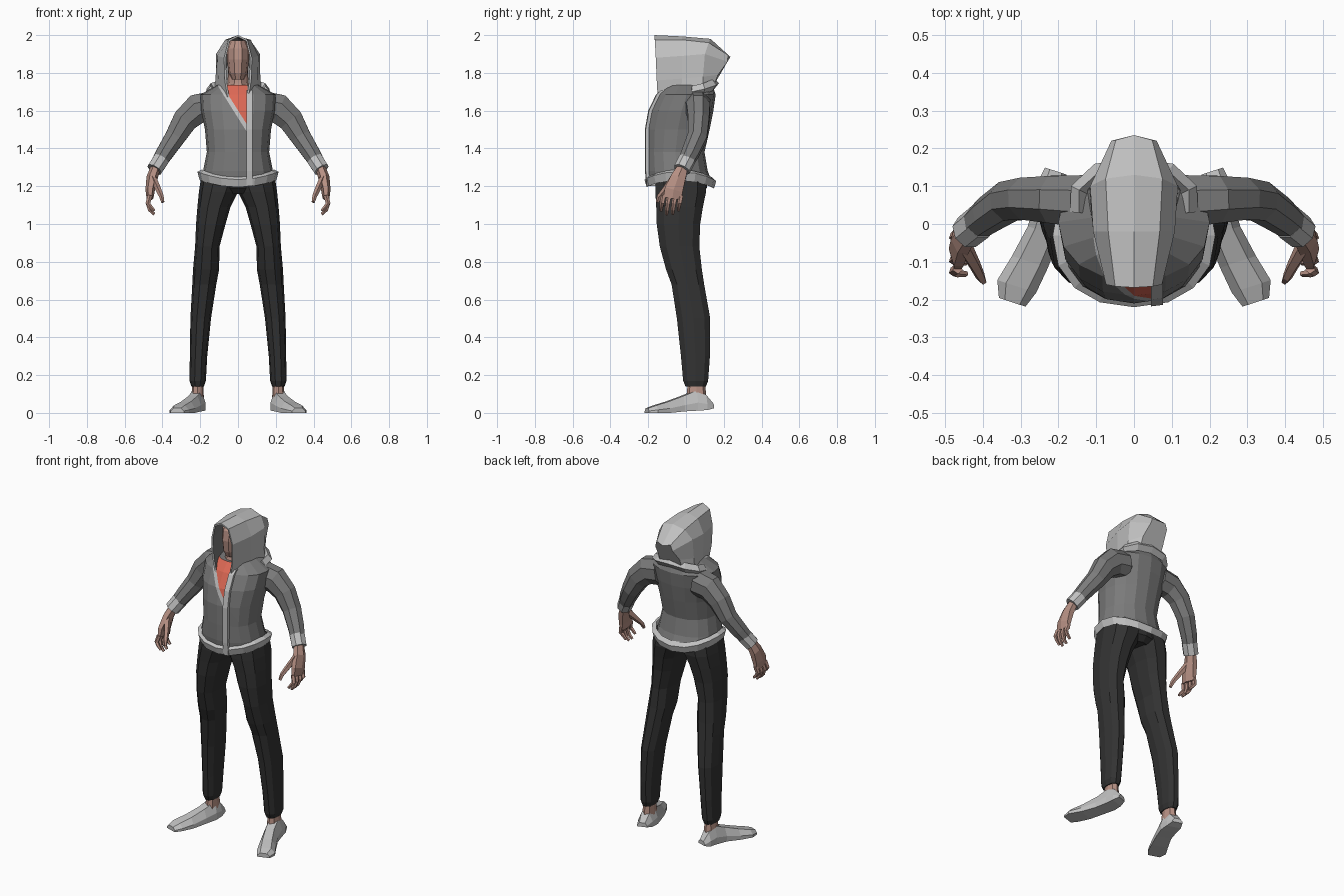
import bpy, bmesh, math
from mathutils import Vector

if "Cube" in bpy.data.objects:
    bpy.data.objects.remove(bpy.data.objects["Cube"])


def material(name, rgb):
    m = bpy.data.materials.new(name)
    m.diffuse_color = (*rgb, 1)
    m.use_nodes = True
    m.node_tree.nodes["Principled BSDF"].inputs["Base Color"].default_value = m.diffuse_color
    return m


JACKET = material("mid_grey_cloth", (0.20, 0.20, 0.20))
LIGHT = material("light_grey_cloth", (0.53, 0.53, 0.53))
BLACK = material("charcoal_cloth", (0.032, 0.032, 0.032))
SKIN = material("skin", (0.47, 0.28, 0.23))
RED = material("red_shirt", (0.72, 0.14, 0.09))


def finish(name, bm, *mats):
    bmesh.ops.recalc_face_normals(bm, faces=bm.faces)
    me = bpy.data.meshes.new(name)
    bm.to_mesh(me)
    bm.free()
    for m in mats:
        me.materials.append(m)
    ob = bpy.data.objects.new(name, me)
    bpy.context.collection.objects.link(ob)
    return ob


def loft(rings, closed=True, caps=(True, True)):
    """Skin a list of equal-length point rings."""
    bm = bmesh.new()
    rows = [[bm.verts.new(p) for p in r] for r in rings]
    n = len(rows[0])
    for a, b in zip(rows, rows[1:]):
        for i in range(n if closed else n - 1):
            j = (i + 1) % n
            bm.faces.new((a[i], a[j], b[j], b[i]))
    for row, cap in ((rows[0], caps[0]), (rows[-1], caps[1])):
        if cap:
            bm.faces.new(row)
    return bm


def oval(z, x0, x1, yf, yb, n=12, p=0.9):
    """Flat ring at height z filling the given x and y extents."""
    pw = lambda v: math.copysign(abs(v) ** p, v)
    pts = []
    for i in range(n):
        a = 2 * math.pi * i / n
        pts.append(((x0 + x1) / 2 + (x1 - x0) / 2 * pw(math.cos(a)), (yf + yb) / 2 + (yb - yf) / 2 * pw(math.sin(a)), z))
    return pts


def tube(path, n=8):
    """Rings across a path of (x, y, z, radius along y, other radius)."""
    pts = [Vector(p[:3]) for p in path]
    rings = []
    for i, p in enumerate(path):
        t = (pts[min(i + 1, len(pts) - 1)] - pts[max(i - 1, 0)]).normalized()
        b = t.cross(Vector((0, 1, 0))).normalized()
        a = b.cross(t)
        rings.append([pts[i] + a * p[3] * math.cos(2 * math.pi * (k + .5) / n)
                      + b * p[4] * math.sin(2 * math.pi * (k + .5) / n) for k in range(n)])
    return rings


def pair(name, rings, mat):
    """Build a left and a right copy."""
    for side, s in (("right", 1), ("left", -1)):
        finish(f"{side}_{name}", loft([[(p[0] * s, p[1], p[2]) for p in r] for r in rings]), mat)


# Jacket body: height, half width, front, back
TORSO = [(1.22, .195, -.20, .14), (1.28, .185, -.208, .115), (1.38, .165, -.21, .098),
         (1.50, .175, -.21, .125), (1.60, .195, -.19, .145), (1.685, .20, -.148, .157),
         (1.735, .11, -.105, .14)]
bm = loft([oval(z, -w, w, f, b, 16) for z, w, f, b in TORSO])


def neckline(z):
    return .045 - (z - 1.53) * .63


# Cut the open collar into the chest
tilt = Vector((1, 0, .63)).normalized()
for co, no in (((.045, 0, 1.53), tilt), ((.02, 0, 1.53), tilt), ((.05, 0, 0), Vector((1, 0, 0)))):
    faces = [f for f in bm.faces if f.calc_center_median().y < -.03 and 1.42 < f.calc_center_median().z < 1.73]
    geom = set(faces)
    for f in faces:
        geom.update(f.edges)
        geom.update(f.verts)
    bmesh.ops.bisect_plane(bm, geom=list(geom), plane_co=co, plane_no=no)
for f in bm.faces:
    c = f.calc_center_median()
    if c.y < -.03 and 1.49 < c.z < 1.732 and c.x < .05:
        d = c.x - neckline(c.z)
        f.material_index = 2 if d > 0 else 1 if d > -.025 else 0
finish("jacket_body", bm, JACKET, LIGHT, RED)


# Zip strip following the chest
def chest_y(x, z):
    for a, b in zip(TORSO, TORSO[1:]):
        if z <= b[0]:
            t = max(0, (z - a[0]) / (b[0] - a[0]))
            w, f, k = (a[i] + (b[i] - a[i]) * t for i in (1, 2, 3))
            return (f + k) / 2 - (k - f) / 2 * math.sqrt(1 - (x / w) ** 2)


strip = []
for z in (1.20, 1.28, 1.38, 1.50, 1.60, 1.685, 1.71):
    y = chest_y(.06, z)
    strip.append([(.045, y - .018, z), (.077, y - .014, z), (.077, y + .03, z), (.045, y + .03, z)])
finish("zip_strip", loft(strip), LIGHT)

# Hem band, raised a little at the hips
hem = []
for z, g in ((1.215, -.02), (1.195, .0), (1.235, .012), (1.255, -.012)):
    ring = oval(z, -.203 - g, .203 + g, -.208 - g, .148 + g, 16)
    hem.append([(x, y, h + .9 * x * x - .1 * max(0, y) * .5) for x, y, h in ring])
finish("hem_band", loft(hem, caps=(False, False)), LIGHT)

# Hood shell: half arches from the rim to the back
ARCHES = [
    [(.055, -.15, 1.67), (.07, -.155, 1.76), (.074, -.16, 1.88), (.05, -.165, 1.975), (0, -.168, 2.0)],
    [(.10, -.03, 1.68), (.105, -.02, 1.77), (.108, -.02, 1.89), (.068, -.02, 1.975), (0, -.02, 1.993)],
    [(.125, .09, 1.70), (.118, .09, 1.78), (.116, .10, 1.90), (.075, .12, 1.96), (0, .13, 1.98)],
    [(.075, .15, 1.74), (.075, .17, 1.79), (.06, .22, 1.86), (.048, .222, 1.895), (0, .235, 1.885)]]
arches = [h + [(-x, y, z) for x, y, z in reversed(h[:-1])] for h in ARCHES]
hood = finish("hood", loft(arches, closed=False, caps=(False, True)), LIGHT, JACKET)
sol = hood.modifiers.new("cloth_thickness", "SOLIDIFY")
sol.thickness = .01
sol.offset = -1
sol.material_offset = 1

# Rolled collar behind the neck
half = [(.145, .03, 1.70), (.145, .09, 1.715), (.09, .14, 1.735)]
path = half + [(0, .15, 1.745)] + [(-x, y, z) for x, y, z in reversed(half)]
roll = []
for i, p in enumerate(path):
    c = Vector(p)
    out = Vector((p[0], p[1] - .02, 0)).normalized()
    roll.append([c + out * a * .024 + Vector((0, 0, b * .03)) for a, b in ((1, 0), (0, 1), (-1, 0), (0, -1))])
finish("hood_collar", loft(roll), LIGHT)

# Head and neck
finish("head", loft([oval(1.765, -.034, .034, -.105, .02, 10), oval(1.80, -.05, .05, -.12, .05, 10),
                     oval(1.87, -.059, .059, -.128, .08, 10), oval(1.93, -.059, .059, -.12, .08, 10),
                     oval(1.972, -.04, .04, -.085, .06, 10)]), SKIN)
finish("neck", loft([oval(1.70, -.065, .065, -.10, .08, 10), oval(1.75, -.056, .056, -.085, .07, 10),
                     oval(1.84, -.05, .05, -.07, .07, 10)]), SKIN)

# Sleeves and cuffs
pair("sleeve", tube([(.13, .06, 1.625, .075, .085), (.215, .065, 1.61, .067, .085), (.28, .067, 1.55, .06, .072),
                     (.333, .06, 1.46, .056, .058), (.385, .025, 1.38, .05, .05), (.425, -.007, 1.315, .042, .042)]), JACKET)
pair("cuff", tube([(.407, .006, 1.342, .047, .046), (.442, -.022, 1.288, .046, .044)]), LIGHT)

# Hands with four fingers and a thumb
pair("palm", tube([(.432, -.012, 1.31, .03, .026), (.455, -.04, 1.245, .045, .03),
                   (.465, -.065, 1.18, .056, .025), (.466, -.072, 1.135, .056, .018)], 6), SKIN)
for i, (y, tip) in enumerate(((-.118, 1.07), (-.088, 1.05), (-.056, 1.052), (-.026, 1.07))):
    pair(f"finger_{i + 1}", tube([(.466, y, 1.15, .014, .014), (.477, y - .008, 1.11, .013, .013),
                                  (.466, y - .012, tip + .025, .011, .011), (.444, y - .014, tip, .008, .008)], 5), SKIN)
pair("thumb", tube([(.447, -.06, 1.24, .026, .018), (.42, -.11, 1.18, .018, .016),
                    (.405, -.14, 1.145, .014, .013), (.398, -.152, 1.115, .009, .009)], 5), SKIN)

# Trousers
LEG = [(1.25, -.03, .195, -.165, .11), (1.17, 0, .207, -.168, .112), (1.09, .04, .215, -.163, .095),
       (1.0, .066, .222, -.16, .08), (.88, .098, .227, -.143, .075), (.76, .10, .238, -.11, .088),
       (.68, .115, .242, -.08, .10), (.50, .143, .252, -.052, .132), (.30, .163, .255, -.03, .13),
       (.17, .17, .257, -.018, .12), (.14, .18, .247, -.005, .108)]
pair("trouser_leg", [oval(*r, 10, .85) for r in LEG], BLACK)
finish("trouser_seat", loft([oval(1.16, -.09, .09, -.13, .08), oval(1.19, -.18, .18, -.155, .11),
                             oval(1.26, -.18, .18, -.16, .11)]), BLACK)

# Ankles and shoes
pair("ankle", [oval(.07, .18, .25, .0, .11, 8), oval(.16, .185, .24, .01, .10, 8)], SKIN)
along = Vector((.31, -.95, 0)).normalized()
across = Vector((-along.y, along.x, 0))
SHOE = [(.207, .14, .03, .025, .05), (.212, .10, .043, .015, .095), (.217, .05, .047, .012, .118),
        (.238, -.02, .045, .008, .09), (.275, -.10, .05, 0, .06), (.31, -.165, .054, 0, .04),
        (.322, -.207, .037, 0, .025)]
shoe = []
for x, y, w, base, h in SHOE:
    c = Vector((x, y, base))
    prof = ((-1, 0), (1, 0), (1, .4), (.55, 1), (-.55, 1), (-1, .4))
    shoe.append([c + across * w * a + Vector((0, 0, b * (h - base))) for a, b in prof])
pair("shoe", shoe, LIGHT)
